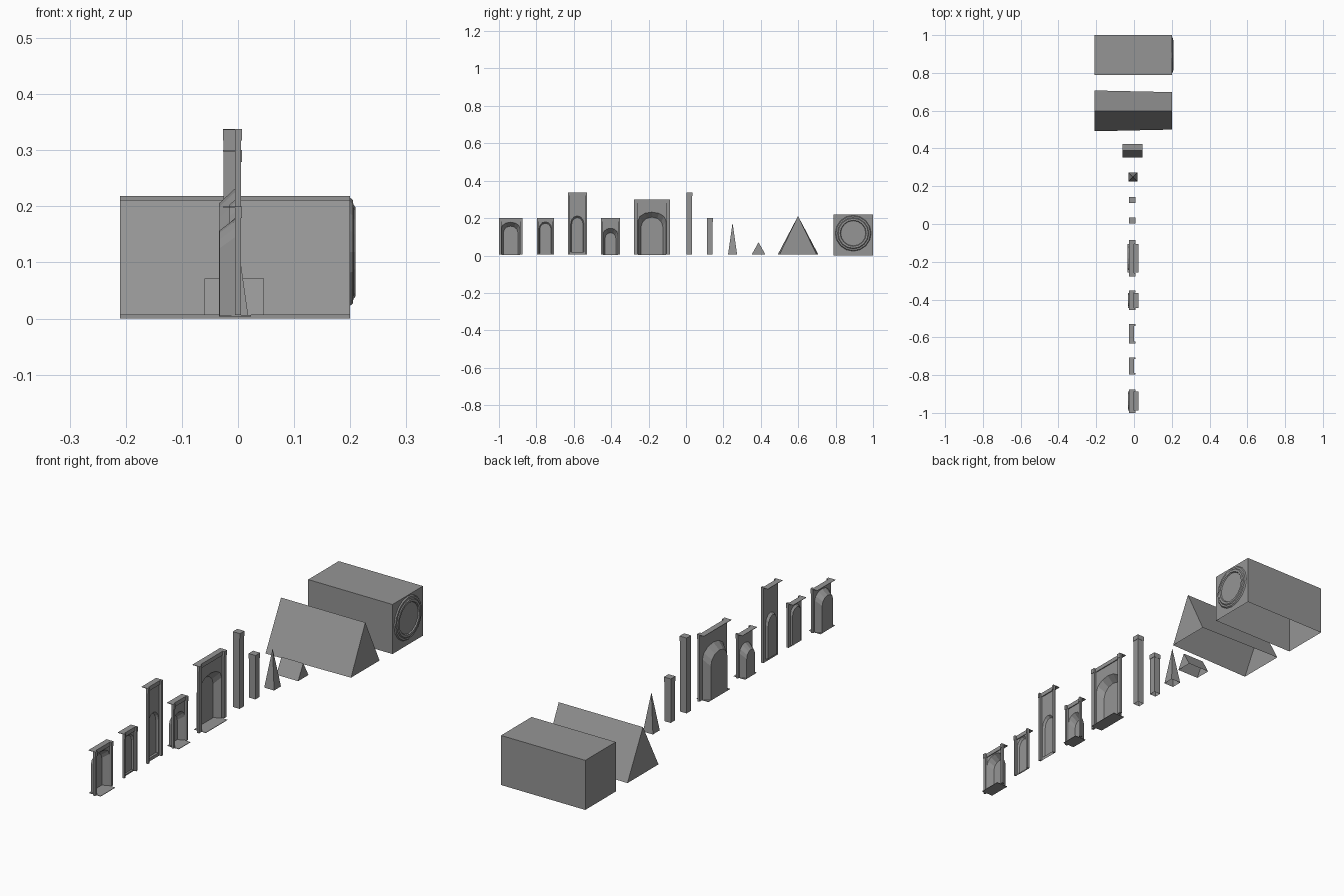
import bpy, math

if "Cube" in bpy.data.objects:
    bpy.data.objects.remove(bpy.data.objects["Cube"])

BASE = 0.006
WALL_X, FRONT_X, CAP_X = -0.005, 0.006, -0.027

# dark grey stone
stone = bpy.data.materials.new("stone")
stone.diffuse_color = (0.30, 0.30, 0.30, 1)
stone.use_nodes = True
stone.node_tree.nodes["Principled BSDF"].inputs["Base Color"].default_value = stone.diffuse_color


def mesh_object(name, verts, faces):
    me = bpy.data.meshes.new(name)
    me.from_pydata(verts, [], faces)
    me.materials.append(stone)
    me.update()
    ob = bpy.data.objects.new(name, me)
    bpy.context.collection.objects.link(ob)
    return ob


class Part:
    """Collects faces given as point lists, then makes one object."""
    def __init__(self):
        self.v, self.f = [], []

    def face(self, pts):
        n = len(self.v)
        self.v += pts
        self.f.append(list(range(n, n + len(pts))))

    def box(self, x0, x1, y0, y1, z0, z1, bottom=True):
        self.face([(x0, y0, z1), (x1, y0, z1), (x1, y1, z1), (x0, y1, z1)])
        self.face([(x0, y0, z0), (x1, y0, z0), (x1, y0, z1), (x0, y0, z1)])
        self.face([(x1, y1, z0), (x0, y1, z0), (x0, y1, z1), (x1, y1, z1)])
        self.face([(x1, y0, z0), (x1, y1, z0), (x1, y1, z1), (x1, y0, z1)])
        self.face([(x0, y1, z0), (x0, y0, z0), (x0, y0, z1), (x0, y1, z1)])
        if bottom:
            self.face([(x0, y1, z0), (x1, y1, z0), (x1, y0, z0), (x0, y0, z0)])

    def build(self, name):
        return mesh_object(name, self.v, self.f)


def arch(x, yc, half, z0, spring, apex, seg=6):
    pts = [(x, yc - half, z0)]
    for i in range(seg + 1):
        a = math.pi * (1 - i / seg)
        pts.append((x, yc + half * math.cos(a), spring + (apex - spring) * math.sin(a)))
    return pts + [(x, yc + half, z0)]


def bay(name, y0, y1, top, front, back, back_x, sill, floor=False):
    """Wall panel with arched recess; front/back = (half width, spring, apex)."""
    p = Part()
    yc, pw = (y0 + y1) / 2, 0.1 * (y1 - y0)
    zs = BASE + sill
    a = arch(WALL_X, yc, front[0], zs, *front[1:])
    b = arch(back_x, yc, back[0], zs, *back[1:])
    # wall around the opening, and sill
    p.face([(WALL_X, y0, zs)] + a + [(WALL_X, y1, zs), (WALL_X, y1, top), (WALL_X, y0, top)])
    if sill:
        p.face([(WALL_X, y0, BASE), (WALL_X, y1, BASE), (WALL_X, y1, zs), (WALL_X, y0, zs)])
        p.face([a[0], a[-1], b[-1], b[0]])
    # splayed recess
    for i in range(len(a) - 1):
        p.face([a[i], b[i], b[i + 1], a[i + 1]])
    p.face(b[::-1])
    # pilasters with capitals, frieze and cap plate
    for s in (y0, y1 - pw):
        p.box(WALL_X, FRONT_X - 0.001, s, s + pw, BASE, top - 0.021)
        p.box(WALL_X, FRONT_X + 0.001, s, s + pw, top - 0.021, top)
    p.box(WALL_X, -0.001, y0 + pw, y1 - pw, top - 0.018, top - 0.002)
    p.box(CAP_X, -0.001, y0, y1, top - 0.002, top)
    if floor:
        h = front[0]
        p.box(back_x, 0.023, yc - h, yc + h, BASE - 0.002, BASE)
    p.build(name)


bay("wide_door_bay", -1.0, -0.875, 0.20,
    (0.05, 0.145, 0.178), (0.038, 0.125, 0.157), -0.033, 0, True)
bay("small_window_bay", -0.797, -0.706, 0.20,
    (0.034, 0.145, 0.18), (0.030, 0.14, 0.172), -0.013, 0.006)
bay("tall_window_bay", -0.632, -0.53, 0.338,
    (0.036, 0.168, 0.212), (0.031, 0.163, 0.203), -0.015, 0.014)
bay("small_door_bay", -0.455, -0.353, 0.20,
    (0.040, 0.112, 0.146), (0.029, 0.092, 0.122), -0.033, 0, True)
bay("main_portal_bay", -0.278, -0.086, 0.30,
    (0.075, 0.185, 0.232), (0.058, 0.155, 0.205), -0.034, 0, True)

# buttress columns with capitals
for name, y0, y1, top in (("tall_column", 0.003, 0.034, 0.338),
                          ("short_column", 0.112, 0.144, 0.20)):
    p = Part()
    p.box(CAP_X + 0.001, FRONT_X - 0.001, y0 + 0.001, y1 - 0.001, BASE, top - 0.021, False)
    p.box(CAP_X, FRONT_X + 0.001, y0, y1, top - 0.021, top)
    p.build(name)

# pyramid spire, open below
mesh_object("spire", [(-0.03, 0.225, BASE), (0.018, 0.225, BASE), (0.018, 0.273, BASE),
                      (-0.03, 0.273, BASE), (-0.006, 0.249, 0.176)],
            [(0, 1, 4), (1, 2, 4), (2, 3, 4), (3, 0, 4)])


def roof(name, x0, x1, yc, half0, half1, top):
    mesh_object(name, [(x0, yc - half0, BASE), (x0, yc + half0, BASE), (x0, yc, top),
                       (x1, yc - half1, BASE), (x1, yc + half1, BASE), (x1, yc, top)],
                [(0, 2, 1), (3, 4, 5), (0, 3, 5, 2), (1, 2, 5, 4)])


# gable roofs, open below
roof("small_roof", -0.06, 0.046, 0.388, 0.036, 0.036, 0.071)
roof("large_roof", -0.21, 0.2, 0.599, 0.108, 0.099, 0.211)

# nave block, open below
p = Part()
p.box(-0.21, 0.2, 0.788, 1.0, 0.0, 0.218, False)
p.build("nave_block")

# round window on the end of the block: stepped rings
yc, zc, n = 0.894, 0.119, 16
profile = [(0.2, 0.096), (0.205, 0.092), (0.2055, 0.084), (0.209, 0.08),
           (0.209, 0.07), (0.204, 0.067)]
verts = [(x, yc + r * math.cos(2 * math.pi * i / n), zc + r * math.sin(2 * math.pi * i / n))
         for x, r in profile for i in range(n)]
faces = [(k * n + i, k * n + (i + 1) % n, (k + 1) * n + (i + 1) % n, (k + 1) * n + i)
         for k in range(len(profile) - 1) for i in range(n)]
last = (len(profile) - 1) * n
faces.append(tuple(range(last, last + n)))
mesh_object("round_window", verts, faces)
